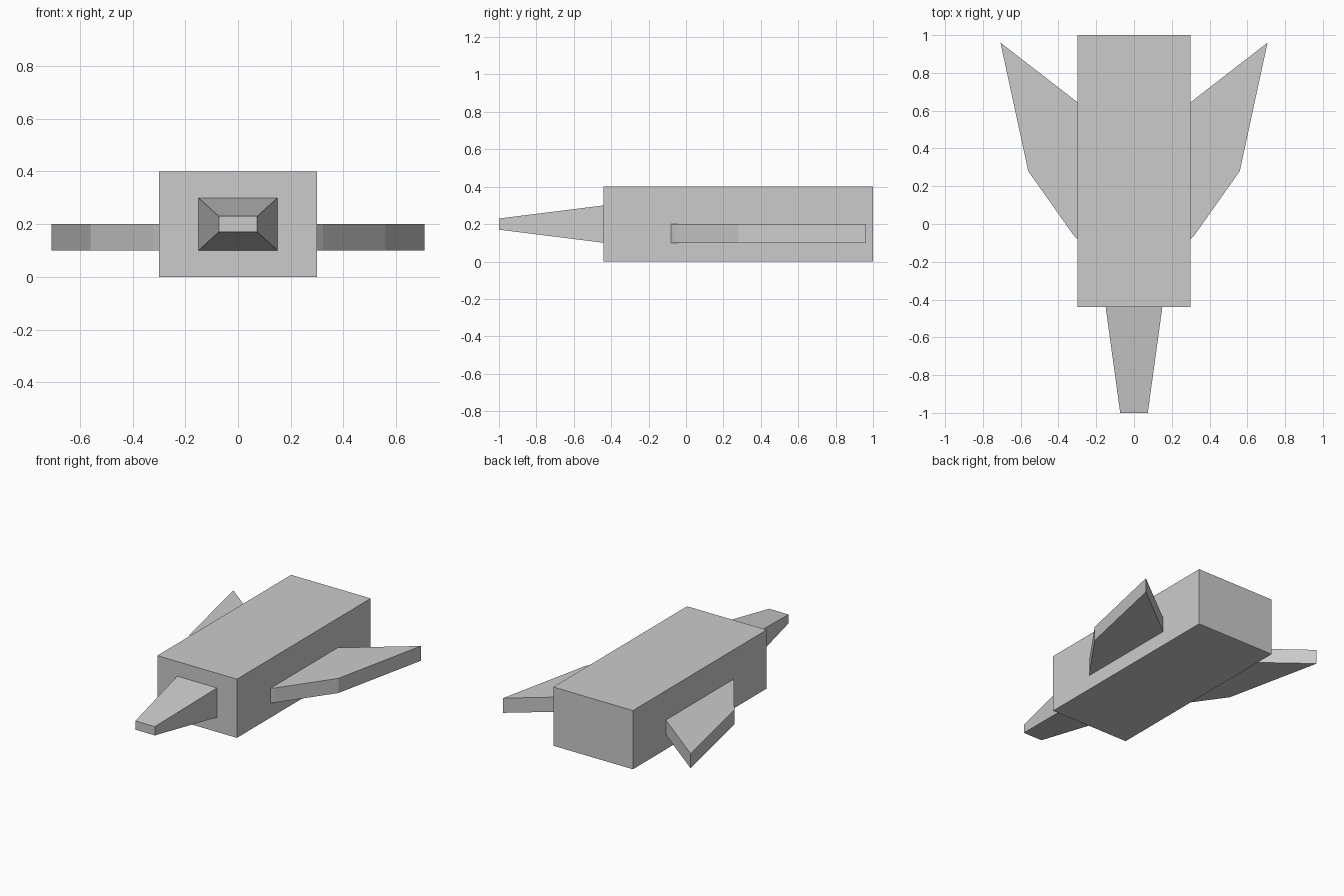
import bpy, bmesh
from mathutils import Vector

if "Cube" in bpy.data.objects:
    bpy.data.objects.remove(bpy.data.objects["Cube"])


def loft(name, bottom, top):
    """Solid between two matching closed outlines."""
    bm = bmesh.new()
    a = [bm.verts.new(p) for p in bottom]
    b = [bm.verts.new(p) for p in top]
    bm.faces.new(a)
    bm.faces.new(b)
    n = len(a)
    for i in range(n):
        j = (i + 1) % n
        bm.faces.new((a[i], a[j], b[j], b[i]))
    bmesh.ops.recalc_face_normals(bm, faces=bm.faces)
    mesh = bpy.data.meshes.new(name)
    bm.to_mesh(mesh)
    bm.free()
    obj = bpy.data.objects.new(name, mesh)
    bpy.context.collection.objects.link(obj)
    return obj


def section(y, half_x, z0, z1):
    """Rectangle facing along y."""
    return [Vector(p) for p in ((-half_x, y, z0), (half_x, y, z0),
                                (half_x, y, z1), (-half_x, y, z1))]


# Box fuselage and tapered nose
loft("body", section(-0.44, 0.30, 0.0, 0.4), section(1.0, 0.30, 0.0, 0.4))
loft("nose", section(-1.0, 0.073, 0.17, 0.23), section(-0.44, 0.15, 0.1, 0.3))

# Flat swept wings, one per side
outline = [(0.30, -0.08), (0.323, -0.055), (0.56, 0.28), (0.707, 0.96), (0.30, 0.645)]
for side, label in ((1, "right"), (-1, "left")):
    loft(label + "_wing",
         [(side * x, y, 0.1) for x, y in outline],
         [(side * x, y, 0.2) for x, y in outline])
